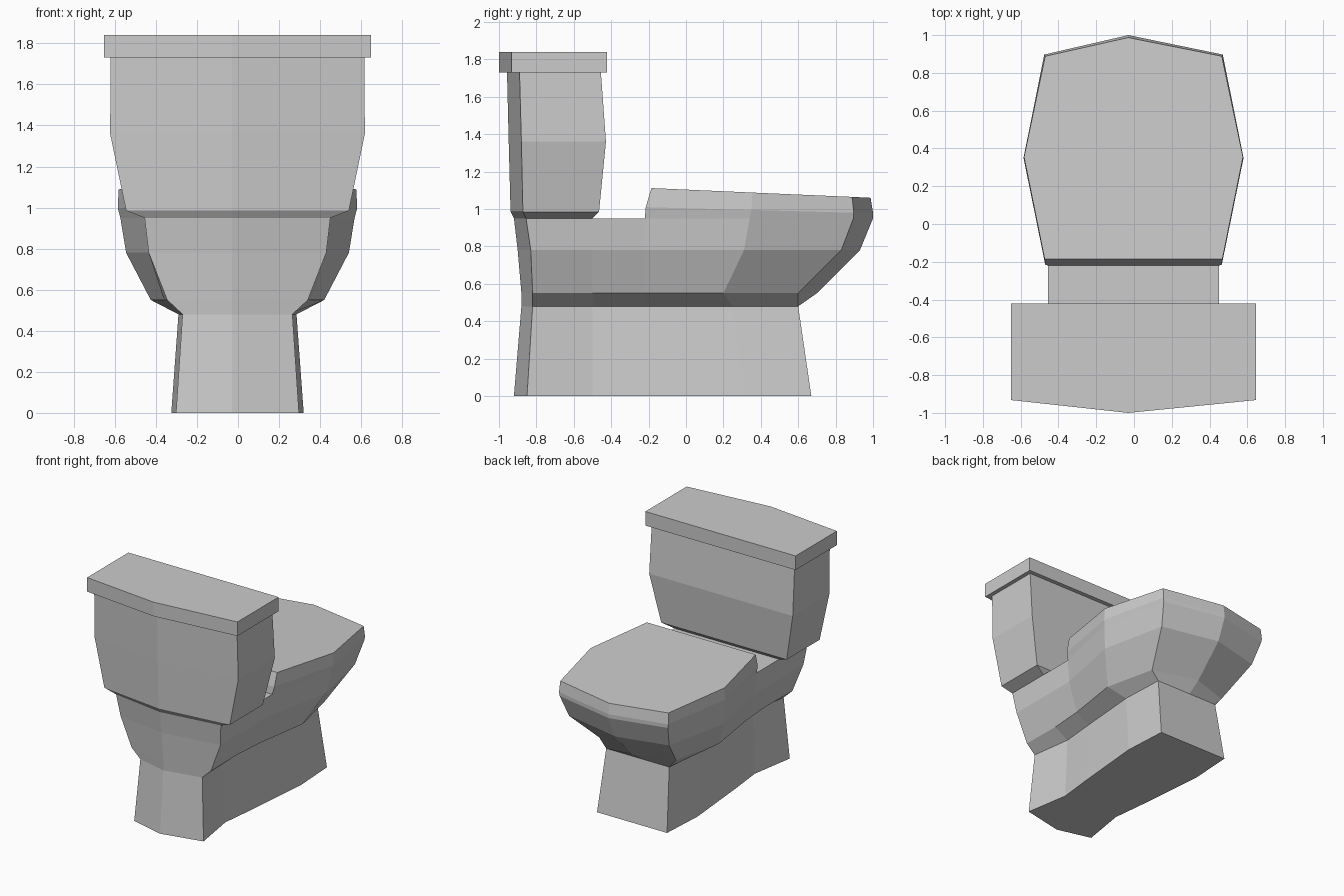
import bpy
import bmesh

if "Cube" in bpy.data.objects:
    bpy.data.objects.remove(bpy.data.objects["Cube"], do_unlink=True)

porcelain = bpy.data.materials.new("light grey porcelain")
porcelain.use_nodes = True
GREY = (0.6, 0.6, 0.6, 1)
porcelain.diffuse_color = GREY
porcelain.node_tree.nodes["Principled BSDF"].inputs["Base Color"].default_value = GREY

RIDGE = -0.03  # centre ridge sits a little off the middle


def ring(z, half):
    """Closed outline from half an outline (x, y[, z]); x = 0 marks the ridge."""
    pts = [(p[0], p[1], p[2] if len(p) > 2 else z) for p in half]
    left = [(x if x else RIDGE, y, h) for x, y, h in pts]
    right = [(-x - 0.005, y, h) for x, y, h in reversed(pts) if x]
    return left + right


def loft(name, rings):
    """Skin a stack of equal-length outlines and cap both ends."""
    bm = bmesh.new()
    loops = [[bm.verts.new(co) for co in r] for r in rings]
    for low, high in zip(loops, loops[1:]):
        n = len(low)
        for i in range(n):
            j = (i + 1) % n
            bm.faces.new((low[i], low[j], high[j], high[i]))
    bm.faces.new(loops[0][::-1])
    bm.faces.new(loops[-1])
    bmesh.ops.recalc_face_normals(bm, faces=bm.faces)
    mesh = bpy.data.meshes.new(name)
    bm.to_mesh(mesh)
    bm.free()
    mesh.materials.append(porcelain)
    obj = bpy.data.objects.new(name, mesh)
    bpy.context.collection.objects.link(obj)
    return obj


# Pedestal foot, pinched in towards the tank end
foot_top = [(0, -.88), (.265, -.82), (.22, -.5), (.245, -.23),
            (.285, .25), (.27, .6), (0, .6)]
loft("pedestal", [
    ring(0, [(0, -.92), (.297, -.85), (.24, -.5), (.27, -.23),
             (.32, .32), (.3, .67), (0, .67)]),
    ring(.48, foot_top),
])

# Bowl flaring up from the foot, with the shelf under the tank
loft("bowl", [
    ring(.48, foot_top),
    ring(.55, [(0, -.88), (.34, -.82), (.335, -.5), (.355, -.23),
               (.42, .2), (.33, .6), (0, .7)]),
    ring(.78, [(0, -.9), (.43, -.83), (.43, -.5), (.43, -.23),
               (.54, .31), (.43, .83), (0, .93)]),
    ring(.95, [(0, -.92), (.45, -.855), (.45, -.5), (.45, -.22),
               (.568, .34), (.465, .895), (0, 1)]),
])

# Closed seat and lid, sloping down away from the tank
loft("seat_lid", [
    ring(.95, [(.45, -.22), (.568, .34), (.465, .895), (0, 1)]),
    ring(1.01, [(.465, -.215), (.58, .35, .995), (.47, .897, .98), (0, 1, .98)]),
    ring(1.1, [(.468, -.185, 1.112), (.577, .355, 1.088),
               (.465, .888, 1.065), (0, .987, 1.06)]),
])

# Cistern tank with chamfered underside
loft("tank", [
    ring(.95, [(0, -.92), (.45, -.855), (.45, -.5)]),
    ring(.985, [(0, -.938), (.54, -.872), (.54, -.465)]),
    ring(1.36, [(0, -.948), (.618, -.88), (.618, -.428)]),
    ring(1.73, [(0, -.957), (.615, -.89), (.615, -.455)]),
])

# Overhanging tank cover
cover = [(0, -1), (.647, -.932), (.647, -.422)]
loft("tank_cover", [ring(1.73, cover), ring(1.84, cover)])
